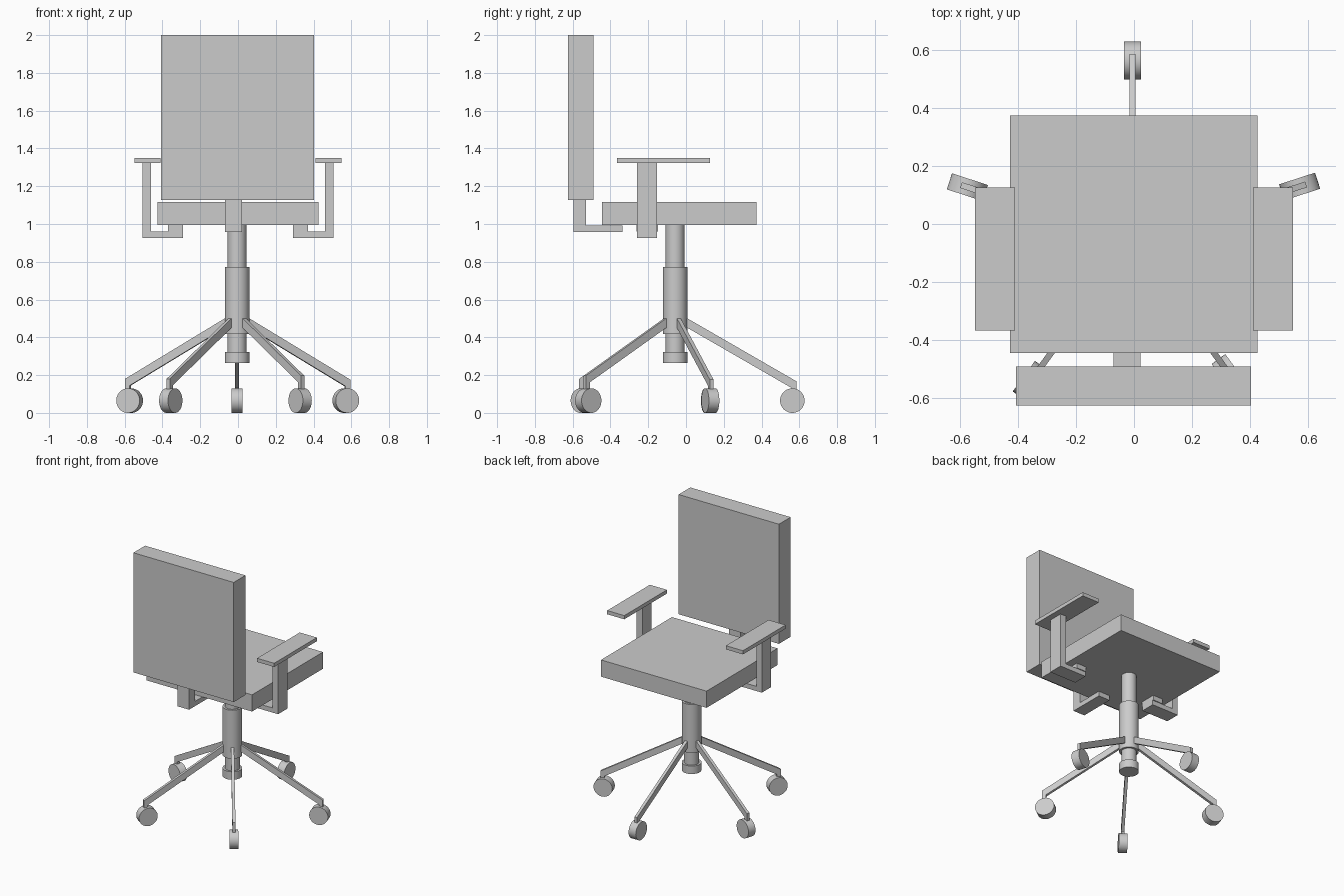
import bpy
import bmesh
import math
from mathutils import Matrix, Vector

cube = bpy.data.objects.get("Cube")
if cube:
    bpy.data.objects.remove(cube, do_unlink=True)

# One plain grey for the whole chair
GREY = (0.6, 0.6, 0.6, 1.0)
grey = bpy.data.materials.new("light_grey")
grey.use_nodes = True
grey.diffuse_color = GREY
for node in grey.node_tree.nodes:
    if node.type == 'BSDF_PRINCIPLED':
        node.inputs["Base Color"].default_value = GREY
        node.inputs["Roughness"].default_value = 0.7


def finish(name, bm, smooth=False):
    bmesh.ops.recalc_face_normals(bm, faces=bm.faces)
    mesh = bpy.data.meshes.new(name)
    bm.to_mesh(mesh)
    bm.free()
    mesh.materials.append(grey)
    if smooth:
        for face in mesh.polygons:
            face.use_smooth = True
        mesh.set_sharp_from_angle(angle=math.radians(35))
    obj = bpy.data.objects.new(name, mesh)
    bpy.context.collection.objects.link(obj)
    return obj


def box(name, xs, ys, zs):
    """Block spanning the given ranges."""
    spans = (xs, ys, zs)
    centre = Vector([(a + b) / 2 for a, b in spans])
    size = Vector([abs(b - a) for a, b in spans])
    bm = bmesh.new()
    bmesh.ops.create_cube(bm, size=1, matrix=Matrix.Translation(centre) @ Matrix.Diagonal(size).to_4x4())
    return finish(name, bm)


def prism(name, profile, width, matrix):
    """Profile in the local x-z plane, given a thickness along local y."""
    bm = bmesh.new()
    face = bm.faces.new([bm.verts.new((u, -width / 2, v)) for u, v in profile])
    grown = bmesh.ops.extrude_face_region(bm, geom=[face])["geom"]
    moved = [g for g in grown if isinstance(g, bmesh.types.BMVert)]
    bmesh.ops.translate(bm, verts=moved, vec=(0, width, 0))
    bm.transform(matrix)
    return finish(name, bm)


def cylinder(name, radius, depth, matrix):
    bm = bmesh.new()
    bmesh.ops.create_cone(bm, cap_ends=True, segments=40, radius1=radius,
                          radius2=radius, depth=depth, matrix=matrix)
    return finish(name, bm, smooth=True)


# Seat and backrest
box("seat", (-0.427, 0.425), (-0.445, 0.373), (0.995, 1.117))
box("backrest", (-0.407, 0.403), (-0.625, -0.49), (1.127, 2.0))

# L-shaped bracket carrying the backrest
bracket = [(-0.595, 0.958), (-0.335, 0.958), (-0.335, 0.993),
           (-0.53, 0.993), (-0.53, 1.127), (-0.595, 1.127)]
prism("backrest_bracket", bracket, 0.092,
      Matrix.Translation((-0.024, 0, 0)) @ Matrix.Rotation(math.pi / 2, 4, 'Z'))

# Armrests: pad, L-shaped support and mounting block under the seat
support = [(0.29, 0.926), (0.505, 0.926), (0.505, 1.323),
           (0.46, 1.323), (0.46, 0.96), (0.29, 0.96)]
for side, s in (("left", 1), ("right", -1)):
    box(side + "_armrest_pad", (s * 0.41, s * 0.548), (-0.366, 0.126), (1.323, 1.35))
    prism(side + "_armrest_support", [(s * u, v) for u, v in support], 0.106,
          Matrix.Translation((0, -0.206, 0)))
    box(side + "_armrest_mount", (s * 0.29, s * 0.37), (-0.262, -0.147), (0.96, 0.995))

# Gas lift column
HUB = Vector((-0.005, -0.058, 0))
for name, radius, low, high in (("column_foot", 0.065, 0.265, 0.323),
                                ("column_lower", 0.05, 0.323, 0.418),
                                ("column_sleeve", 0.065, 0.418, 0.772),
                                ("column_piston", 0.05, 0.772, 0.995)):
    cylinder(name, radius, high - low,
             Matrix.Translation(HUB + Vector((0, 0, (low + high) / 2))))

# Five sloping legs, each with a wheel
SLOPE = 0.577
for i, reach in enumerate((0.621, 0.598, 0.597, 0.568, 0.605)):
    turn = Matrix.Translation(HUB) @ Matrix.Rotation(math.radians(90 + 72 * i), 4, 'Z')
    outer, inner = reach + 0.023, reach - 0.004
    leg = [(0.045, 0.512), (outer, 0.512 - SLOPE * (outer - 0.045)), (outer, 0.1),
           (inner, 0.1), (inner, 0.462 - SLOPE * (inner - 0.045)), (0.045, 0.462)]
    prism(f"leg_{i + 1}", leg, 0.021, turn)
    cylinder(f"wheel_{i + 1}", 0.065, 0.058,
             turn @ Matrix.Translation((reach, 0, 0.065)) @ Matrix.Rotation(math.pi / 2, 4, 'X'))
